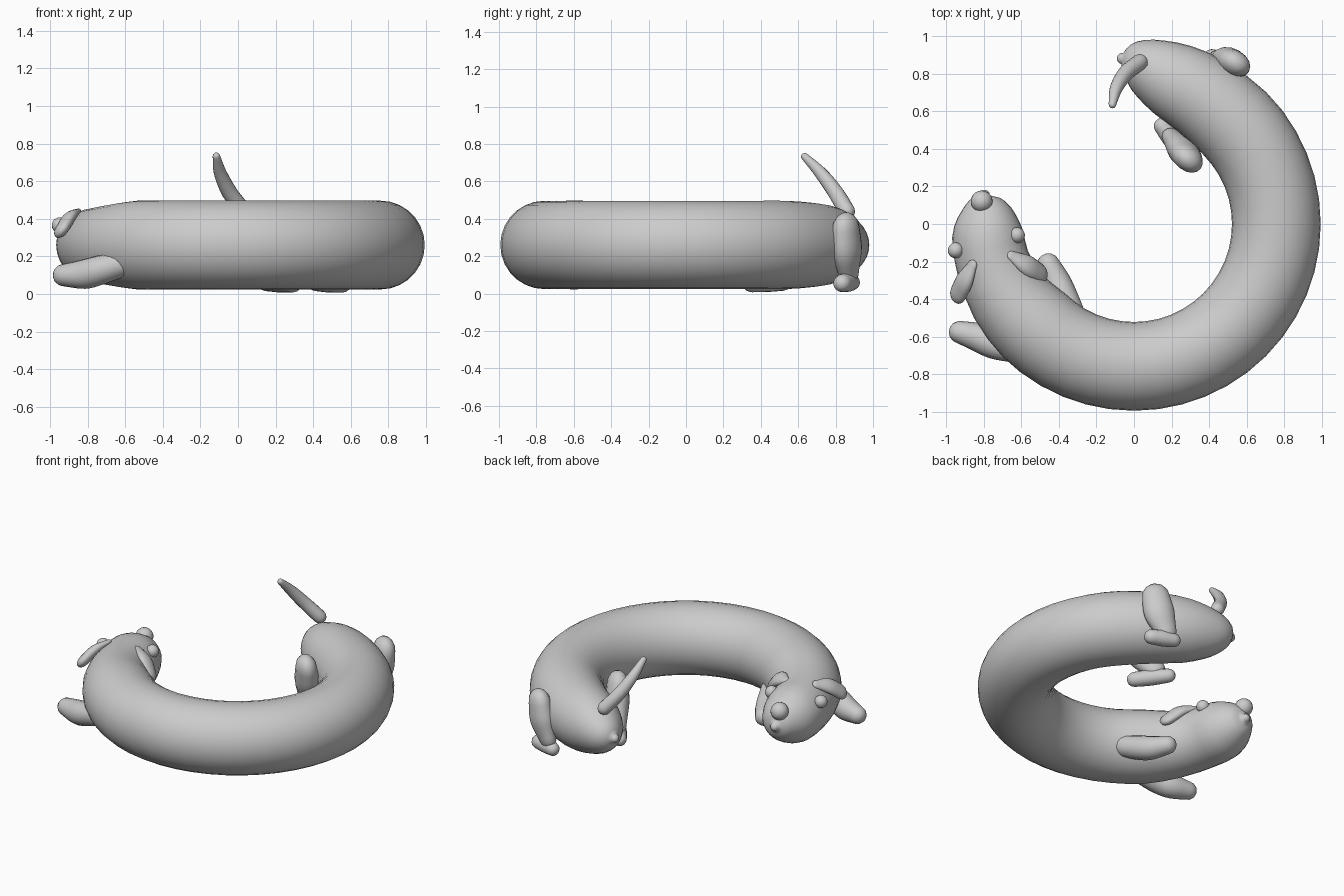
import bpy, bmesh, math
from mathutils import Vector

if "Cube" in bpy.data.objects:
    bpy.data.objects.remove(bpy.data.objects["Cube"])


def smooth_path(pts, steps):
    """Catmull-Rom interpolation of (x, y, z, radius) points."""
    p = [Vector(q) for q in pts]
    p = [2 * p[0] - p[1]] + p + [2 * p[-1] - p[-2]]
    out = []
    for i in range(1, len(p) - 2):
        a, b, c, d = p[i - 1:i + 3]
        for k in range(steps):
            t = k / steps
            out.append(0.5 * (2 * b + (c - a) * t + (2 * a - 5 * b + 4 * c - d) * t * t
                              + (3 * b - a - 3 * c + d) * t ** 3))
    return out + [p[-2]]


def tube(name, pts, ref=(0, 0, 1), squash=1.0, steps=4, sides=16):
    """Round-ended tube along a path; squash flattens it along ref."""
    path = smooth_path(pts, steps)
    ref = Vector(ref)
    pos = [q.to_3d() for q in path]
    n = len(path)
    rings = []
    for i in range(n):
        t = (pos[min(i + 1, n - 1)] - pos[max(i - 1, 0)]).normalized()
        r = path[i][3]
        caps = [(math.sin(a), math.cos(a)) for a in (1.3, 0.9, 0.45)]
        if i == 0:
            rings += [(pos[i] - t * r * s, t, r * c) for s, c in caps]
        rings.append((pos[i], t, r))
        if i == n - 1:
            rings += [(pos[i] + t * r * s, t, r * c) for s, c in reversed(caps)]
    bm = bmesh.new()
    loops = []
    for c, t, r in rings:
        u = (ref - t * ref.dot(t)).normalized()
        v = t.cross(u)
        loops.append([bm.verts.new(c + u * r * squash * math.cos(a) + v * r * math.sin(a))
                      for a in (2 * math.pi * k / sides for k in range(sides))])
    for a, b in zip(loops, loops[1:]):
        for k in range(sides):
            j = (k + 1) % sides
            bm.faces.new((a[k], a[j], b[j], b[k]))
    bm.faces.new(loops[0])
    bm.faces.new(loops[-1])
    bmesh.ops.recalc_face_normals(bm, faces=bm.faces)
    for f in bm.faces:
        f.smooth = True
    me = bpy.data.meshes.new(name)
    bm.to_mesh(me)
    bm.free()
    ob = bpy.data.objects.new(name, me)
    bpy.context.collection.objects.link(ob)
    return ob


def ball(name, loc, r):
    bpy.ops.mesh.primitive_uv_sphere_add(segments=20, ring_count=12, radius=r, location=loc)
    bpy.context.object.name = name
    bpy.ops.object.shade_smooth()


# Curled body: angle, distance from centre, thickness (rump to snout)
body = [(94, .882, .03), (92.5, .876, .08), (89, .86, .127), (84, .832, .165),
        (75, .793, .205), (62, .768, .225)]
body += [(a, .757, .236) for a in range(45, -136, -15)]
body += [(-150, .772, .215), (-165, .779, .197), (-176, .78, .19), (-183, .786, .155),
         (-187, .797, .117), (-189.5, .806, .08), (-190.8, .81, .03)]
tube("body", [(R * math.cos(math.radians(a)), R * math.sin(math.radians(a)), .26, r)
              for a, R, r in body], steps=2, sides=28)

# Face
ball("nose", (-.81, .12, .36), .058)
ball("eye_inner", (-.622, -.06, .375), .042)
ball("eye_outer", (-.948, -.14, .365), .042)
tube("ear_outer", [(-.86, -.22, .43, .03), (-.90, -.30, .40, .055), (-.935, -.37, .345, .055)],
     (-.7, 0, .7), .6)
tube("ear_inner", [(-.65, -.17, .42, .03), (-.57, -.22, .39, .06), (-.505, -.262, .33, .058)],
     (.6, .3, .7), .6)

# Front legs
tube("front_leg_outer", [(-.62, -.67, .16, .07), (-.74, -.64, .125, .078), (-.82, -.605, .105, .078),
                         (-.925, -.575, .1, .06)])
tube("front_leg_inner", [(-.33, -.48, .16, .07), (-.38, -.38, .125, .078), (-.41, -.31, .105, .075),
                         (-.455, -.215, .1, .06)])

# Hind legs: thigh and foot
tube("hind_thigh_outer", [(.535, .855, .345, .09), (.51, .86, .23, .1), (.465, .87, .12, .07)],
     (.5, .866, 0), .75)
tube("hind_foot_outer", [(.555, .835, .055, .048), (.48, .86, .06, .052), (.415, .885, .06, .045)])
tube("hind_thigh_inner", [(.285, .35, .345, .09), (.26, .39, .23, .1), (.21, .45, .12, .07)],
     (.6, .8, 0), .75)
tube("hind_foot_inner", [(.29, .35, .055, .048), (.22, .43, .06, .052), (.15, .52, .06, .045)])

# Tail
tube("tail", [(.03, .86, .44, .044), (-.045, .80, .54, .042), (-.095, .72, .645, .034),
              (-.115, .635, .732, .02)], steps=5)
